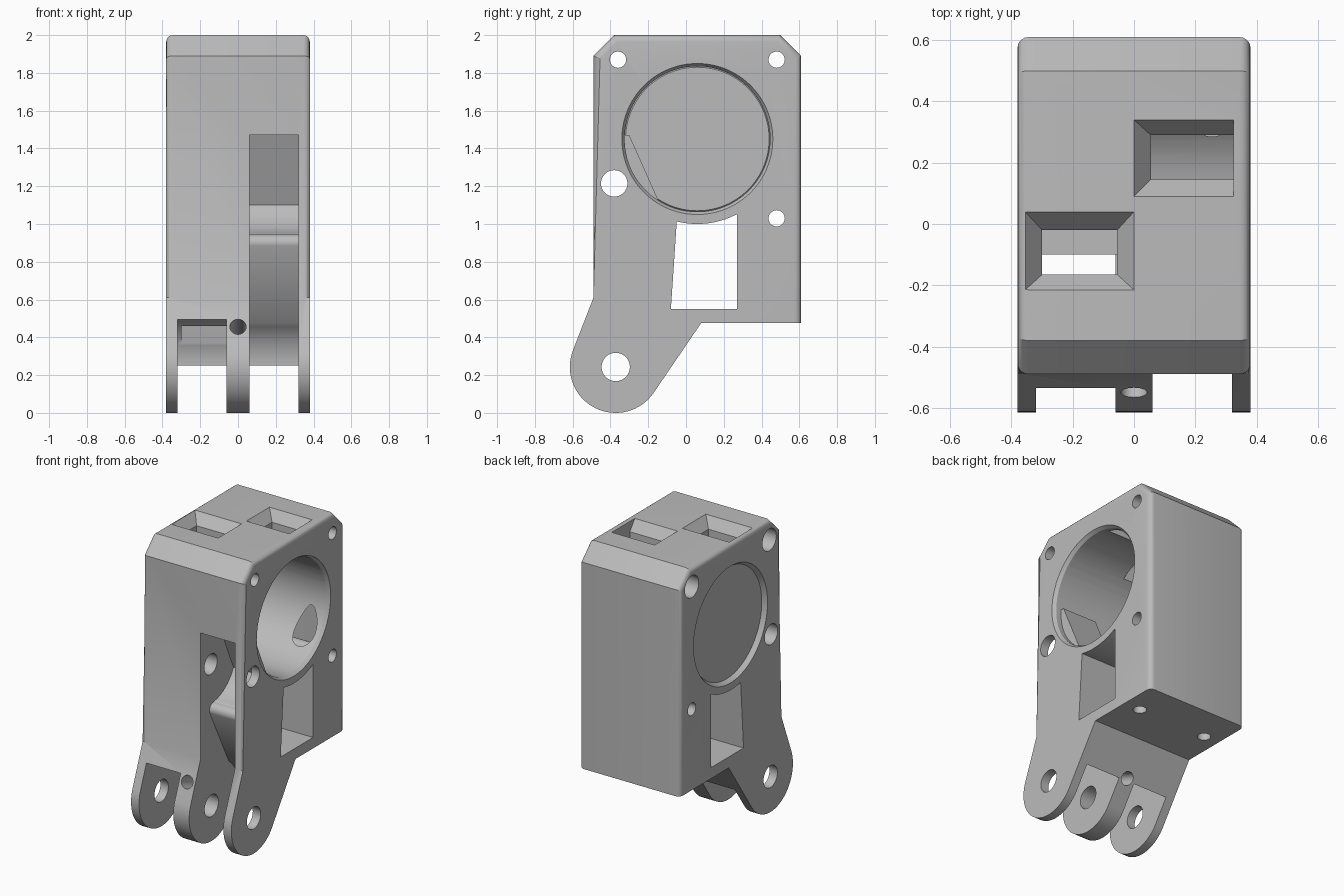
import bpy, bmesh
from math import radians, sin, cos
from mathutils import Vector

old = bpy.data.objects.get("Cube")
if old:
    bpy.data.objects.remove(old, do_unlink=True)

grey = bpy.data.materials.new("light grey plastic")
grey.use_nodes = True
GREY = (0.5, 0.5, 0.5, 1)
grey.diffuse_color = GREY
grey.node_tree.nodes["Principled BSDF"].inputs["Base Color"].default_value = GREY

PIVOT, BORE, PIN = (-.372, .243), (.06, 1.45), (-.38, 1.215)
HALF = .38


def loft(name, ring_a, ring_b):
    """Closed solid between two matching rings of points."""
    bm = bmesh.new()
    a = [bm.verts.new(p) for p in ring_a]
    b = [bm.verts.new(p) for p in ring_b]
    bm.faces.new(a)
    bm.faces.new(b)
    n = len(a)
    for i in range(n):
        bm.faces.new((a[i], a[(i + 1) % n], b[(i + 1) % n], b[i]))
    bmesh.ops.recalc_face_normals(bm, faces=bm.faces)
    mesh = bpy.data.meshes.new(name)
    bm.to_mesh(mesh)
    bm.free()
    ob = bpy.data.objects.new(name, mesh)
    bpy.context.collection.objects.link(ob)
    mesh.materials.append(grey)
    return ob


def prism(name, profile, x0, x1):
    return loft(name, [(x0, y, z) for y, z in profile], [(x1, y, z) for y, z in profile])


def arc(centre, r, start, end, steps):
    angles = [radians(start + (end - start) * i / steps) for i in range(steps + 1)]
    return [(centre[0] + r * cos(t), centre[1] + r * sin(t)) for t in angles]


def circle(centre, r, steps=48):
    return arc(centre, r, 0, 360, steps)[:-1]


def rectangle(x0, x1, y0, y1, z):
    return [(x0, y0, z), (x1, y0, z), (x1, y1, z), (x0, y1, z)]


# Body: side outline with a rounded hinge foot
outline = [(-.49, .61), (-.49, 1.89), (-.38, 2), (.5, 2), (.61, 1.89), (.61, .475), (.08, .475)]
outline += arc(PIVOT, .243, -34.2, -200.6, 32)
body = prism("bracket_body", outline, -HALF, HALF)

# Rounded rim on both side faces, above the foot
bm = bmesh.new()
bm.from_mesh(body.data)
corners = outline[:6]
on_rim = lambda v: any(abs(v.co.y - y) + abs(v.co.z - z) < .001 for y, z in corners)
rim = [e for e in bm.edges if all(on_rim(v) for v in e.verts)
       and abs(e.verts[0].co.x - e.verts[1].co.x) < .001
       and not (e.verts[0].co.z < .7 and e.verts[1].co.z < .7)]
bmesh.ops.bevel(bm, geom=rim, offset=.035, segments=5, profile=.5, affect='EDGES')
bm.to_mesh(body.data)
bm.free()

cutters = []


def side_hole(centre, r, x0=-.5, x1=.5, steps=32):
    cutters.append(prism("cut_hole", circle(centre, r, steps), x0, x1))


# Main bore, with a chamfer at each mouth
side_hole(BORE, .385, steps=96)
for s in (1, -1):
    mouth = [[(s * x, y, z) for y, z in circle(BORE, r, 96)] for x, r in ((.35, .38), (.40, .413))]
    cutters.append(loft("cut_mouth", *mouth))

# Screw, pin and hinge holes
for place in ((-.36, 1.87), (.48, 1.87)):
    side_hole(place, .043)
    side_hole(place, .075, -.5, -.2)
side_hole((.48, 1.03), .043)
side_hole(PIN, .07)
side_hole(PIVOT, .075)

# Side window, its top following the bore
window = [(-.08, .55), (.27, .55)] + arc(BORE, .45, -62, -104, 10)
cutters.append(prism("cut_window", window, -.5, .5))

# Left hinge gap, and the tall right slot with its curved guide lip
cutters.append(prism("cut_left_gap", circle(PIVOT, .3, 64), -.32, -.06))
slot = [(-.7, 1.47), (-.3, 1.47)] + arc(PIN, .27, -25, -82, 10)
slot += arc((-.35, .9), .045, 85, 200, 6)
slot += arc(PIVOT, .3, 51.7, -80, 20) + [(-.7, -.1)]
cutters.append(prism("cut_right_slot", slot, .06, .32))

# Funnel pockets in the top, running down into the bore
for wide, narrow, floor in (((-.355, 0, -.215, .04), (-.3, -.055, -.165, -.02), 1.04),
                            ((0, .325, .09, .34), (.055, .324, .145, .29), 1.5)):
    cutters.append(loft("cut_funnel", rectangle(*wide, 2.0005), rectangle(*narrow, 1.93)))
    cutters.append(loft("cut_shaft", rectangle(*narrow, 1.94), rectangle(*narrow, floor)))
# Narrow channel from the bore down to the left hinge gap
channel = (-.3, -.055, -.165, -.1)
cutters.append(loft("cut_channel", rectangle(*channel, 1.2), rectangle(*channel, .3)))


def rod(start, end, r):
    start, end = Vector(start), Vector(end)
    bpy.ops.mesh.primitive_cylinder_add(vertices=32, radius=r, depth=(end - start).length,
                                        location=(start + end) / 2)
    ob = bpy.context.object
    ob.name = "cut_rod"
    ob.rotation_euler = (end - start).to_track_quat('Z', 'Y').to_euler()
    ob.data.materials.append(grey)
    cutters.append(ob)


# Upright screw holes from below, and the slanted hole in the middle lug
for x in (-.265, .255):
    rod((x, .36, .3), (x, .36, .8), .042)
    rod((x, .36, .7), (x, .36, 1.4), .075)
rod((0, -.7, .515), (0, .1, .20), .043)

# Apply every cut
for cutter in cutters:
    cutter.hide_render = True
    mod = body.modifiers.new("cut", 'BOOLEAN')
    mod.operation, mod.solver, mod.object = 'DIFFERENCE', 'EXACT', cutter
    bpy.context.view_layer.objects.active = body
    bpy.ops.object.modifier_apply(modifier=mod.name)
for cutter in cutters:
    bpy.data.objects.remove(cutter, do_unlink=True)

bpy.ops.object.select_all(action='DESELECT')
body.select_set(True)
bpy.context.view_layer.objects.active = body
bpy.ops.object.shade_smooth_by_angle(angle=radians(30))
